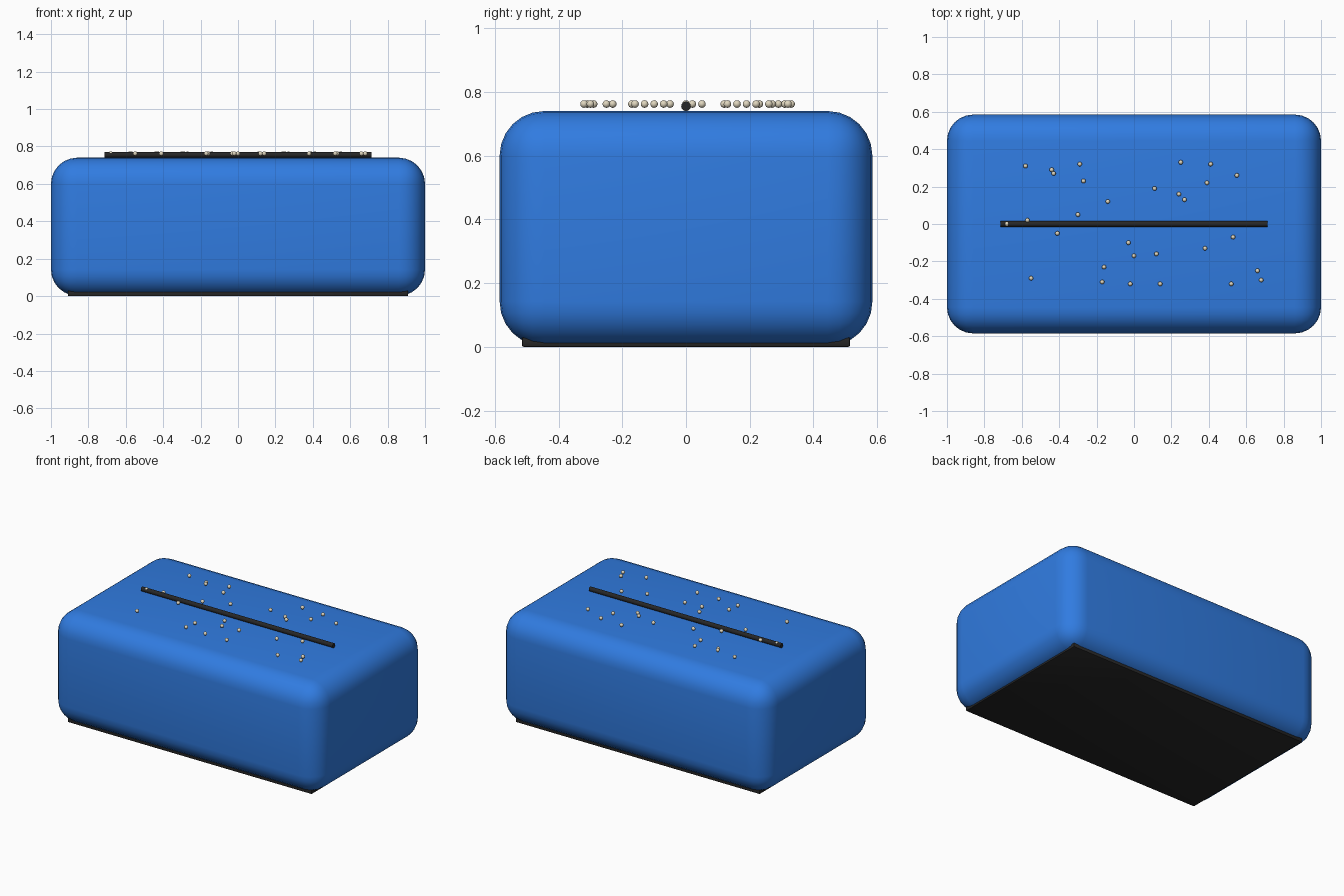
import bpy
import bmesh
from math import pi

cube = bpy.data.objects.get("Cube")
if cube:
    bpy.data.objects.remove(cube, do_unlink=True)


def material(name, rgb, roughness=0.6):
    mat = bpy.data.materials.new(name)
    mat.use_nodes = True
    mat.diffuse_color = (*rgb, 1)
    shader = mat.node_tree.nodes["Principled BSDF"]
    shader.inputs["Base Color"].default_value = (*rgb, 1)
    shader.inputs["Roughness"].default_value = roughness
    return mat


blue = material("bright blue", (0.03, 0.2, 0.75))
black = material("soft black", (0.02, 0.02, 0.02))
cream = material("crumb cream", (0.75, 0.68, 0.52))


def finish(obj, name, mat):
    obj.name = name
    obj.data.name = name
    obj.data.materials.append(mat)
    return obj


def rounded_box(name, size, bottom, radius, segments, mat):
    """Box standing at the given height with all edges rounded."""
    bpy.ops.mesh.primitive_cube_add(size=1, location=(0, 0, bottom + size[2] / 2))
    obj = finish(bpy.context.object, name, mat)
    obj.scale = size
    bpy.ops.object.transform_apply(location=False, rotation=False, scale=True)
    bevel = obj.modifiers.new("rounded edges", "BEVEL")
    bevel.width = radius
    bevel.segments = segments
    bpy.ops.object.modifier_apply(modifier=bevel.name)
    bpy.ops.object.shade_smooth_by_angle()
    return obj


# Main body and the thin foot plate beneath it
rounded_box("body", (2, 1.17, 0.738), 0.002, 0.14, 6, blue)
rounded_box("base_plate", (1.82, 1.03, 0.03), 0, 0.006, 2, black)

# Long rod lying along the top
bpy.ops.mesh.primitive_cylinder_add(vertices=16, radius=0.015, depth=1.43,
                                    location=(0, 0, 0.755), rotation=(0, pi / 2, 0))
finish(bpy.context.object, "top_rod", black)
bpy.ops.object.shade_smooth_by_angle()

# Small beads scattered over the top, in hundredths of a unit
spots = [(-58, 31), (-44, 29), (-43, 27), (-29, 32), (-27, 23), (-14, 12),
         (-30, 5), (-68, 0), (-57, 2), (-41, -5), (-3, -10), (0, -17),
         (-16, -23), (-17, -31), (-2, -32), (14, -32), (12, -16), (11, 19),
         (25, 33), (24, 16), (27, 13), (39, 22), (41, 32), (55, 26),
         (53, -7), (38, -13), (66, -25), (68, -30), (52, -32), (-55, -29)]
bead = bpy.data.meshes.new("bead")
bm = bmesh.new()
bmesh.ops.create_uvsphere(bm, u_segments=12, v_segments=8, radius=0.012)
for face in bm.faces:
    face.smooth = True
bm.to_mesh(bead)
bm.free()
bead.materials.append(cream)
for number, (x, y) in enumerate(spots, start=1):
    obj = bpy.data.objects.new(f"bead_{number}", bead)
    obj.location = (x / 100, y / 100, 0.762)
    bpy.context.collection.objects.link(obj)
